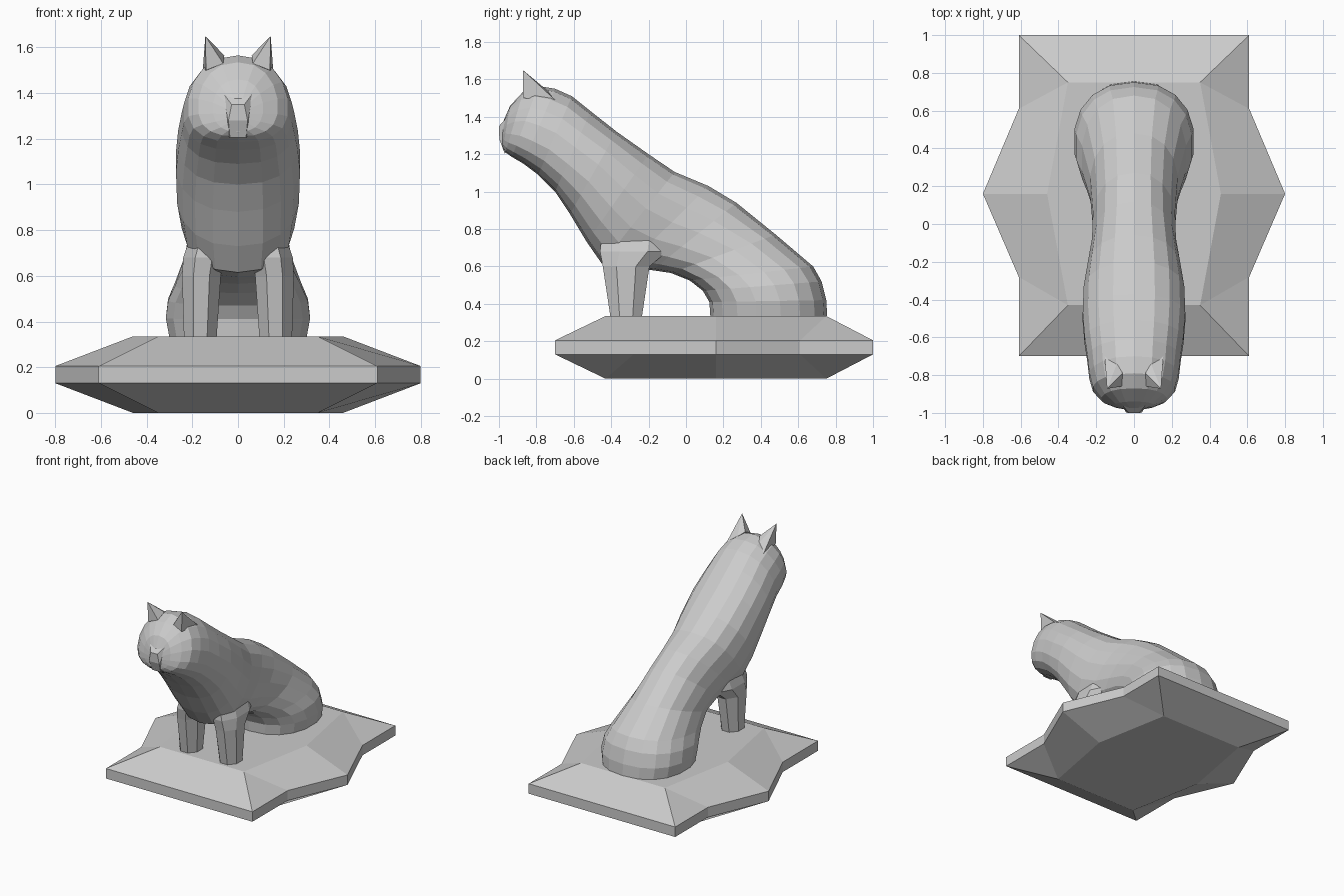
import bpy, bmesh
from math import cos, sin, pi, copysign
from mathutils import Vector

if "Cube" in bpy.data.objects:
    bpy.data.objects.remove(bpy.data.objects["Cube"])


def finish(name, bm):
    bmesh.ops.recalc_face_normals(bm, faces=bm.faces)
    me = bpy.data.meshes.new(name)
    bm.to_mesh(me)
    bm.free()
    ob = bpy.data.objects.new(name, me)
    bpy.context.collection.objects.link(ob)
    return ob


def loft(name, rings):
    bm = bmesh.new()
    loops = [[bm.verts.new(p) for p in r] for r in rings]
    n = len(loops[0])
    for a, b in zip(loops, loops[1:]):
        for i in range(n):
            j = (i + 1) % n
            bm.faces.new((a[i], a[j], b[j], b[i]))
    bm.faces.new(loops[0])
    bm.faces.new(loops[-1])
    return finish(name, bm)


def hull(name, points):
    bm = bmesh.new()
    for p in points:
        bm.verts.new(p)
    bmesh.ops.convex_hull(bm, input=bm.verts)
    return finish(name, bm)


def spow(v, e):
    return copysign(abs(v) ** e, v)


# Plinth: notched rim between two smaller hexagonal plates
half = [(0.2, 1.0), (0.61, 1.0), (0.61, 0.61), (0.8, 0.16),
        (0.61, -0.28), (0.61, -0.7), (0.2, -0.7)]
outline = half + [(-x, y) for x, y in reversed(half)]
inner_half = [(0.35, 0.75), (0.46, 0.16), (0.35, -0.43)]
inner = inner_half + [(-x, y) for x, y in reversed(inner_half)]
near = [0, 0, 0, 1, 2, 2, 2, 3, 3, 3, 4, 5, 5, 5]   # plate corner for each rim corner
bm = bmesh.new()
rims = []
for z_rim, z_plate in ((0.205, 0.335), (0.13, 0.0)):
    rim = [bm.verts.new((x, y, z_rim)) for x, y in outline]
    plate = [bm.verts.new((x, y, z_plate)) for x, y in inner]
    bm.faces.new(plate)
    for i in range(14):
        j = (i + 1) % 14
        a, b = near[i], near[j]
        f = [rim[i], rim[j], plate[b]]
        bm.faces.new(f if a == b else f + [plate[a]])
    rims.append(rim)
for i in range(14):
    j = (i + 1) % 14
    bm.faces.new((rims[0][i], rims[0][j], rims[1][j], rims[1][i]))
finish("plinth", bm)

# Body and head: (back y, z, belly y, z, half width, downward bias of widest point)
sections = [
    (0.755, 0.335, 0.13, 0.335, 0.305, 0),
    (0.75, 0.42, 0.125, 0.41, 0.32, 0),
    (0.725, 0.52, 0.09, 0.47, 0.31, 0),
    (0.68, 0.60, 0.02, 0.525, 0.28, 0),
    (0.48, 0.77, -0.08, 0.565, 0.235, 0),
    (0.27, 0.94, -0.18, 0.58, 0.22, 0.1),
    (0.12, 1.03, -0.32, 0.595, 0.225, 0.1),
    (-0.06, 1.105, -0.45, 0.615, 0.25, 0),
    (-0.20, 1.20, -0.53, 0.73, 0.27, 0),
    (-0.37, 1.32, -0.62, 0.88, 0.275, 0),
    (-0.51, 1.43, -0.70, 1.00, 0.265, 0.1),
    (-0.61, 1.51, -0.79, 1.09, 0.25, 0.15),
    (-0.70, 1.55, -0.87, 1.15, 0.24, 0.2),
    (-0.79, 1.565, -0.93, 1.185, 0.22, 0.2),
    (-0.87, 1.535, -0.965, 1.21, 0.175, 0.2),
    (-0.94, 1.46, -0.98, 1.23, 0.11, 0.1),
    (-0.975, 1.38, -0.985, 1.26, 0.05, 0),
]
N = 18
rings = []
for ty, tz, by, bz, w, bias in sections:
    top, bot = Vector((0, ty, tz)), Vector((0, by, bz))
    ring = []
    for i in range(N):
        t = 2 * pi * i / N
        c = spow(cos(t), 0.9)
        c -= bias * (1 - c * c)
        p = (top + bot) / 2 + (top - bot) / 2 * c
        p.x = w * spow(sin(t), 0.85)
        ring.append(p)
    rings.append(ring)
loft("cat_body", rings)

# Muzzle with nose and chin
muzzle = [(0.065, -0.955, 1.40), (0.028, -1.0, 1.35), (0.042, -0.998, 1.28),
          (0.035, -0.97, 1.205), (0.06, -0.90, 1.22), (0.05, -0.90, 1.38)]
hull("muzzle", [(s * x, y, z) for s in (1, -1) for x, y, z in muzzle])

# Front legs and ears, mirrored
for s, side in ((1, "right"), (-1, "left")):
    leg = []
    for x, y, z, rx, ry in ((0.165, -0.32, 0.335, 0.072, 0.085),
                            (0.16, -0.32, 0.60, 0.085, 0.125),
                            (0.15, -0.28, 0.68, 0.09, 0.18),
                            (0.13, -0.27, 0.77, 0.08, 0.18)):
        leg.append([(s * (x + rx * 1.08 * cos(pi / 8 + i * pi / 4)),
                     y + ry * 1.08 * sin(pi / 8 + i * pi / 4), z) for i in range(8)])
    loft("front_leg_" + side, leg)

    ear = [(0.143, -0.872, 1.65), (0.06, -0.79, 1.565), (0.065, -0.86, 1.53),
           (0.14, -0.87, 1.50), (0.155, -0.70, 1.49), (0.09, -0.74, 1.54)]
    hull("ear_" + side, [(s * x, y, z) for x, y, z in ear])
